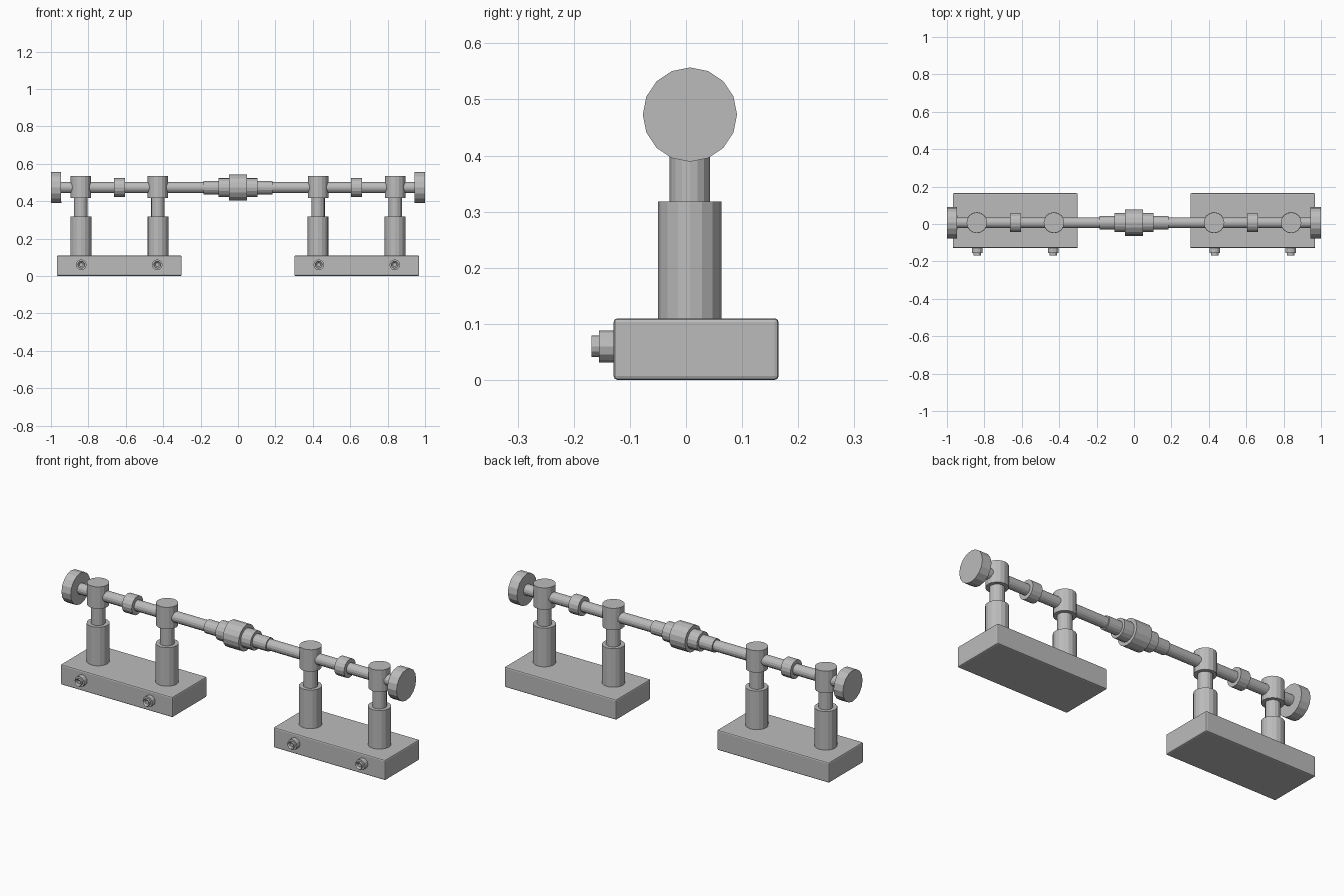
import bpy, bmesh
from math import pi
from mathutils import Matrix

if "Cube" in bpy.data.objects:
    bpy.data.objects.remove(bpy.data.objects["Cube"], do_unlink=True)

grey = bpy.data.materials.new("plain grey")
grey.use_nodes = True
color = (0.5, 0.5, 0.5, 1)
grey.diffuse_color = color
grey.node_tree.nodes["Principled BSDF"].inputs["Base Color"].default_value = color

ROD_Y, ROD_Z = 0.007, 0.473
TURN = {"X": Matrix.Rotation(pi / 2, 4, "Y"),
        "Y": Matrix.Rotation(pi / 2, 4, "X"),
        "Z": Matrix.Identity(4)}


def finish(name, bm, location):
    mesh = bpy.data.meshes.new(name)
    bm.to_mesh(mesh)
    bm.free()
    mesh.materials.append(grey)
    obj = bpy.data.objects.new(name, mesh)
    obj.location = location
    bpy.context.collection.objects.link(obj)
    return obj


def cylinder(name, center, radius, length, axis="Z", sides=16, socket=0):
    bm = bmesh.new()
    bmesh.ops.create_cone(bm, cap_ends=True, segments=sides, radius1=radius,
                          radius2=radius, depth=length)
    if socket:  # sunken drive hole in the outer cap
        cap = [f for f in bm.faces if f.normal.z > 0.9]
        bmesh.ops.inset_region(bm, faces=cap, thickness=radius * 0.45)
        bmesh.ops.translate(bm, verts=cap[0].verts, vec=(0, 0, -socket))
    bm.transform(TURN[axis])
    return finish(name, bm, center)


def rod_ring(name, x, radius, length):
    return cylinder(name, (x, ROD_Y, ROD_Z), radius, length, "X")


def block(name, center, size):
    bm = bmesh.new()
    bmesh.ops.create_cube(bm, size=1)
    bmesh.ops.scale(bm, vec=size, verts=bm.verts)
    obj = finish(name, bm, center)
    bevel = obj.modifiers.new("rounded edges", "BEVEL")
    bevel.width = 0.007
    bevel.segments = 2


# Long rod with the stepped coupling at its middle
rod_ring("rod", 0, 0.029, 1.92)
rod_ring("coupling_sleeve", 0, 0.036, 0.37)
rod_ring("coupling_step", 0, 0.051, 0.21)
rod_ring("coupling_nut", 0, 0.07, 0.094)

for side, s in (("left", 1), ("right", -1)):
    block(side + "_base", (s * 0.635, 0.018, 0.055), (0.668, 0.294, 0.11))
    rod_ring(side + "_end_disc", s * 0.9725, 0.084, 0.055)
    rod_ring(side + "_rod_collar", s * 0.634, 0.05, 0.058)

    # Two telescoping posts per base, each with a clamp screw in front
    for place, x in (("inner", 0.428), ("outer", 0.84)):
        name = f"{side}_{place}_"
        cylinder(name + "post", (s * x, ROD_Y, 0.209), 0.0565, 0.218)
        cylinder(name + "post_neck", (s * x, ROD_Y, 0.37), 0.036, 0.12)
        cylinder(name + "rod_holder", (s * x, ROD_Y, 0.476), 0.055, 0.118)
        sx = s * (0.432 if place == "inner" else 0.838)
        cylinder(name + "screw_flange", (sx, -0.14, 0.06), 0.0285, 0.03, "Y", 12)
        cylinder(name + "screw_head", (sx, -0.159, 0.06), 0.019, 0.018, "Y", 12, 0.008)
